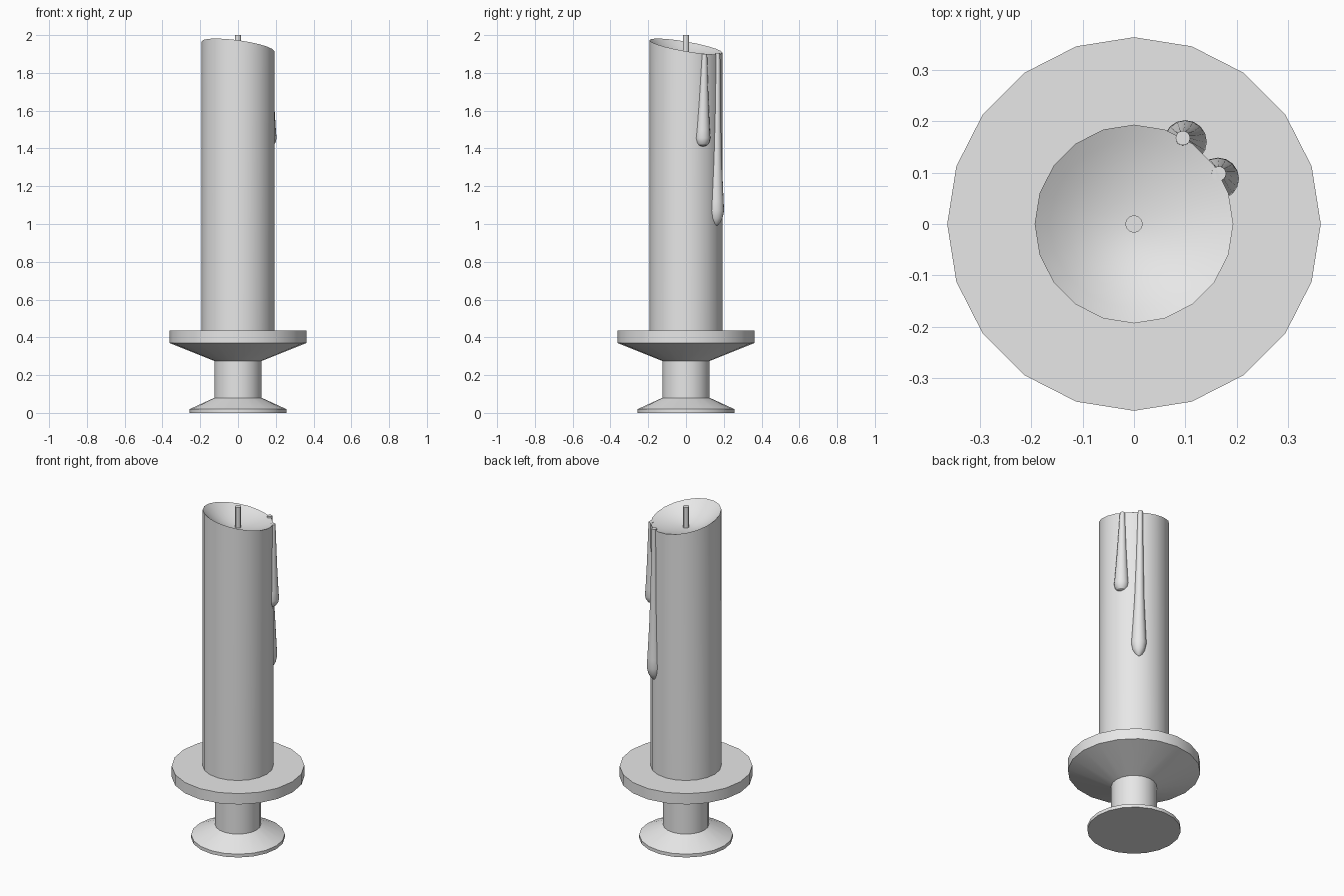
import bpy, bmesh
from math import sin, cos, pi, radians

cube = bpy.data.objects.get("Cube")
if cube:
    bpy.data.objects.remove(cube, do_unlink=True)

grey = bpy.data.materials.new("light grey")
grey.use_nodes = True
COLOUR = (0.8, 0.8, 0.8, 1)
grey.diffuse_color = COLOUR
grey.node_tree.nodes["Principled BSDF"].inputs["Base Color"].default_value = COLOUR


def loft(name, rings, sides):
    """Skin rings given as functions of the angle; cap both ends."""
    bm = bmesh.new()
    loops = [[bm.verts.new(ring(2 * pi * i / sides)) for i in range(sides)] for ring in rings]
    for a, b in zip(loops, loops[1:]):
        for i in range(sides):
            j = (i + 1) % sides
            bm.faces.new((a[i], a[j], b[j], b[i]))
    bm.faces.new(loops[0][::-1])
    bm.faces.new(loops[-1])
    bmesh.ops.recalc_face_normals(bm, faces=bm.faces)
    mesh = bpy.data.meshes.new(name)
    bm.to_mesh(mesh)
    bm.free()
    mesh.materials.append(grey)
    obj = bpy.data.objects.new(name, mesh)
    bpy.context.collection.objects.link(obj)
    bpy.ops.object.select_all(action="DESELECT")
    obj.select_set(True)
    bpy.context.view_layer.objects.active = obj
    bpy.ops.object.shade_smooth_by_angle(angle=radians(30))
    return obj


def circle(r, z, x=0, y=0):
    return lambda t: (x + r * cos(t), y + r * sin(t), z)


# Holder: foot, stem and drip plate
holder = [(0.256, 0), (0.256, 0.02), (0.125, 0.08), (0.125, 0.275), (0.363, 0.37), (0.363, 0.435)]
loft("candle_holder", [circle(r, z) for r, z in holder], 20)

# Candle: slanted rim around a hollow melted top
RADIUS, CENTRE_Z = 0.193, 1.875


def rim_z(t):
    return 1.94 + 0.042 * cos(t - radians(232))


def wall(t):
    return RADIUS * cos(t), RADIUS * sin(t), rim_z(t)


def bowl(f):
    return lambda t: (RADIUS * f * cos(t), RADIUS * f * sin(t),
                      CENTRE_Z + (rim_z(t) - CENTRE_Z) * f ** 2)


loft("candle", [circle(RADIUS, 0.43), wall] + [bowl(f) for f in (0.85, 0.68, 0.5, 0.3, 0.1)], 20)

# Wick
loft("wick", [circle(0.017, 1.86), circle(0.017, 2)], 12)


# Wax drips: thin runs that swell into a drop at the lower end
def drip(name, low, high, profile):
    z0, z1 = profile[0][1], profile[-1][1]
    rings = []
    for r, z in profile:
        k = (z - z0) / (z1 - z0)
        rings.append(circle(r, z, low[0] + (high[0] - low[0]) * k, low[1] + (high[1] - low[1]) * k))
    return loft(name, rings, 16)


drip("short_wax_drip", (0.163, 0.087), (0.165, 0.098),
     [(0.006, 1.41), (0.025, 1.417), (0.036, 1.432), (0.041, 1.455), (0.037, 1.5),
      (0.027, 1.65), (0.019, 1.8), (0.014, 1.9)])
drip("long_wax_drip", (0.1, 0.159), (0.095, 0.167),
     [(0.006, 0.992), (0.02, 1.005), (0.034, 1.03), (0.042, 1.07), (0.039, 1.12),
      (0.027, 1.35), (0.02, 1.6), (0.016, 1.8), (0.014, 1.905)])
